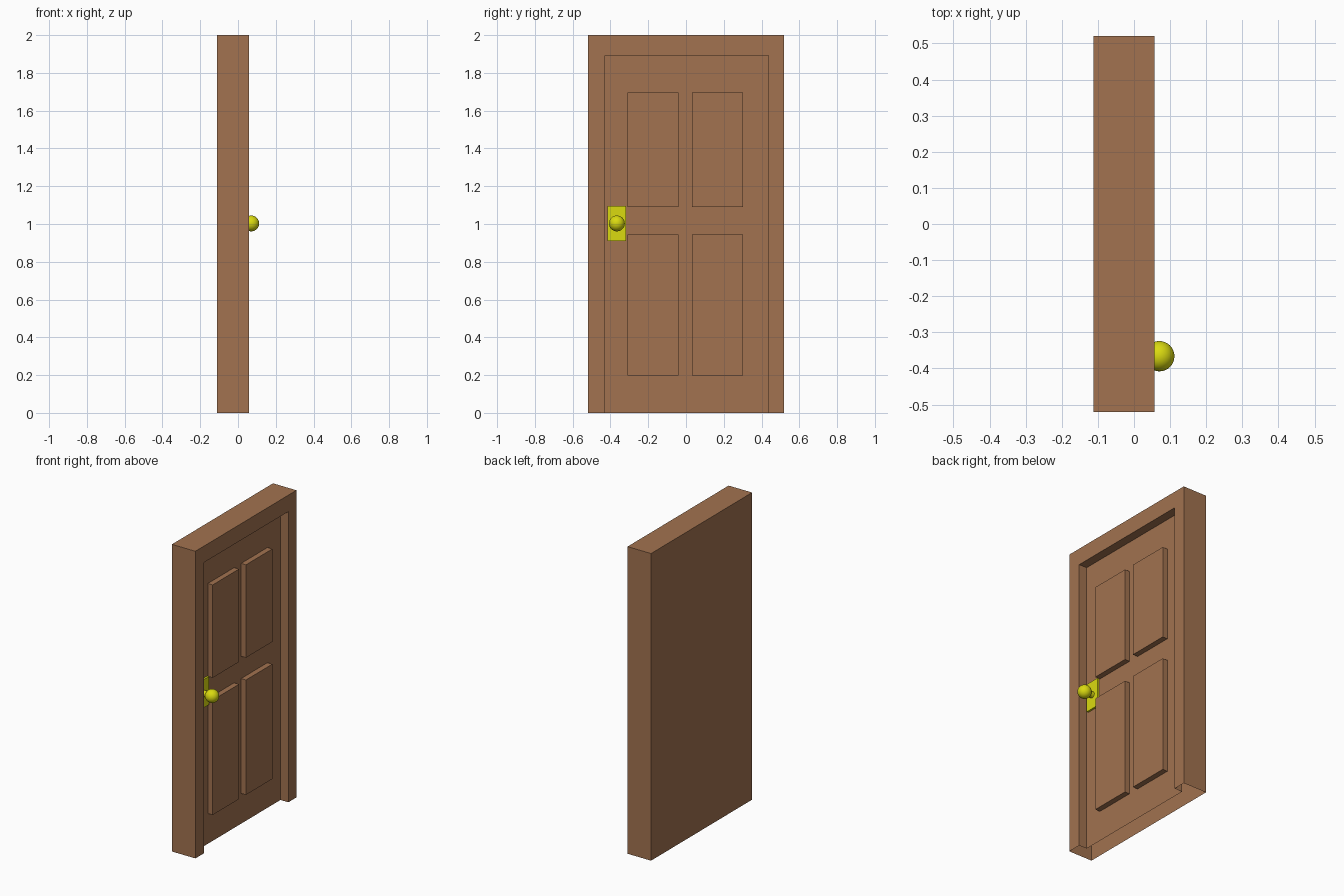
import bpy, bmesh
from math import radians
from mathutils import Matrix

if "Cube" in bpy.data.objects:
    bpy.data.objects.remove(bpy.data.objects["Cube"])


def material(name, color):
    m = bpy.data.materials.new(name)
    m.diffuse_color = color
    m.use_nodes = True
    m.node_tree.nodes["Principled BSDF"].inputs["Base Color"].default_value = m.diffuse_color
    return m


def finish(bm, name, mat):
    me = bpy.data.meshes.new(name)
    bm.to_mesh(me)
    bm.free()
    me.materials.append(mat)
    ob = bpy.data.objects.new(name, me)
    bpy.context.collection.objects.link(ob)
    return ob


wood = material("wood", (0.36, 0.17, 0.08, 1))
brass = material("brass", (0.70, 0.70, 0.005, 1))

# Frame, door face and raised panels: one stepped shell, open at the floor
BACK, DOOR, PANEL, FRAME = -0.112, 0.0, 0.035, 0.057
ys = [-0.52, -0.43, -0.31, -0.04, 0.032, 0.303, 0.437, 0.52]
zs = [0, 0.197, 0.945, 1.09, 1.695, 1.893, 2]
ny, nz = len(ys) - 1, len(zs) - 1


def depth(i, j):
    if not 0 <= i < ny or j >= nz:
        return BACK
    if i in (0, ny - 1) or j == nz - 1:
        return FRAME
    return PANEL if i in (2, 4) and j in (1, 3) else DOOR


bm = bmesh.new()


def quad(*pts):
    bm.faces.new([bm.verts.new(p) for p in pts])


def wall(a, b, p, q):
    if a != b:
        quad((a, *p), (a, *q), (b, *q), (b, *p))


for j in range(nz):
    for i in range(-1, ny):
        y1, z0, z1 = ys[i + 1], zs[j], zs[j + 1]
        wall(depth(i, j), depth(i + 1, j), (y1, z0), (y1, z1))
        if i < 0:
            continue
        y0 = ys[i]
        for x in (BACK, depth(i, j)):
            quad((x, y0, z0), (x, y1, z0), (x, y1, z1), (x, y0, z1))
        wall(depth(i, j), depth(i, j + 1), (y0, z1), (y1, z1))
bmesh.ops.remove_doubles(bm, verts=bm.verts, dist=1e-5)
bmesh.ops.recalc_face_normals(bm, faces=bm.faces)
finish(bm, "door_and_frame", wood)

# Lock plate
KY, KZ = -0.366, 1.003
bm = bmesh.new()
bmesh.ops.create_cube(bm, size=1, matrix=Matrix.Translation((0.004, KY, KZ))
                      @ Matrix.Diagonal((0.016, 0.098, 0.184, 1)))
finish(bm, "lock_plate", brass)

# Knob neck and round knob
turn = Matrix.Rotation(radians(90), 4, 'Y')
bm = bmesh.new()
bmesh.ops.create_cone(bm, cap_ends=True, segments=24, radius1=0.02, radius2=0.02,
                      depth=0.04, matrix=Matrix.Translation((0.025, KY, KZ)) @ turn)
neck = finish(bm, "knob_neck", brass)
bm = bmesh.new()
bmesh.ops.create_uvsphere(bm, u_segments=32, v_segments=16, radius=0.042,
                          matrix=Matrix.Translation((0.07, KY, KZ)) @ turn)
knob = finish(bm, "knob", brass)

for ob in (neck, knob):
    bpy.ops.object.select_all(action='DESELECT')
    ob.select_set(True)
    bpy.context.view_layer.objects.active = ob
    bpy.ops.object.shade_smooth_by_angle(angle=radians(40))
